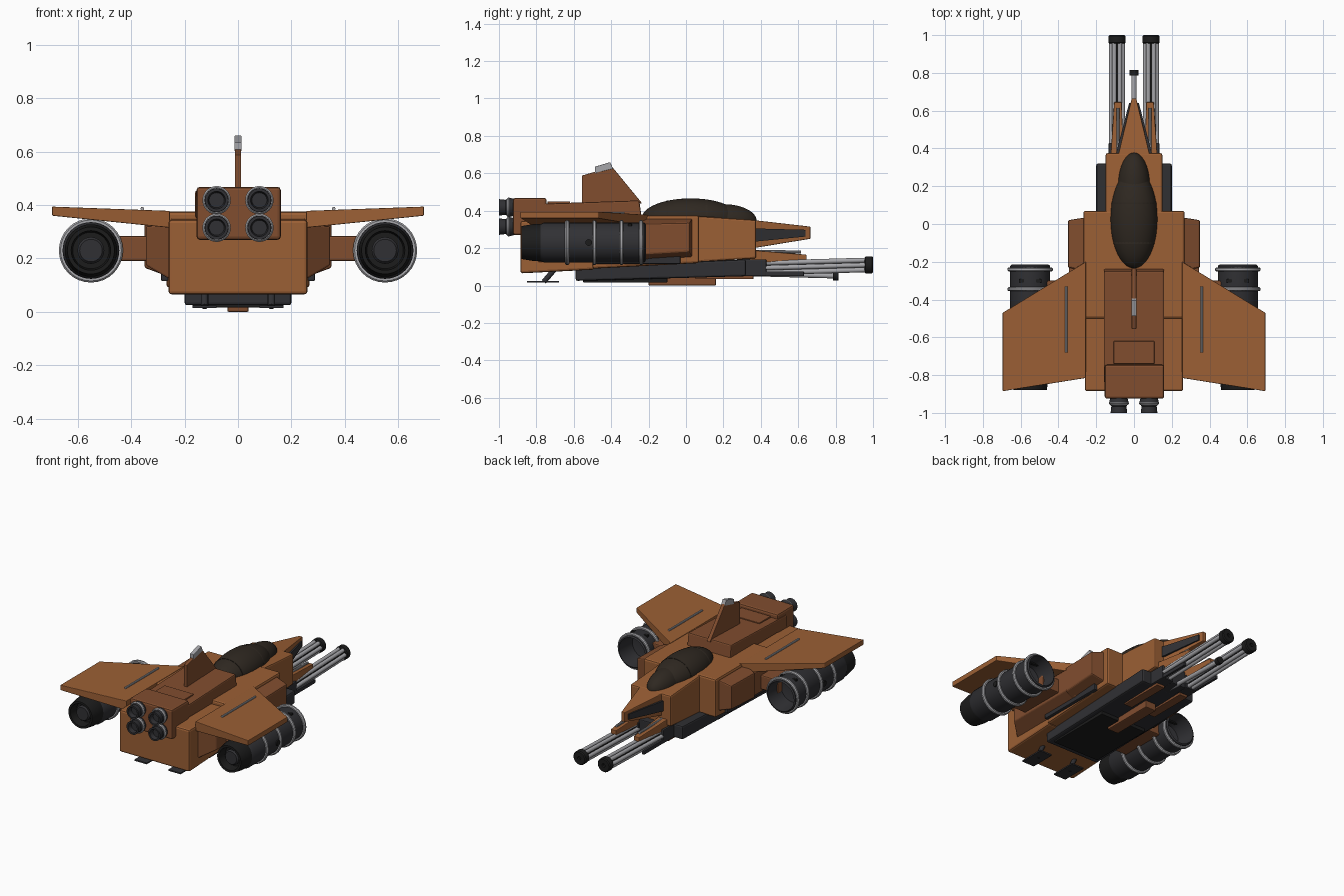
import bpy, bmesh, math
from mathutils import Vector, Matrix

if "Cube" in bpy.data.objects:
    bpy.data.objects.remove(bpy.data.objects["Cube"])


def material(name, r, g, b):
    m = bpy.data.materials.new(name)
    m.diffuse_color = (r, g, b, 1)
    m.use_nodes = True
    m.node_tree.nodes["Principled BSDF"].inputs["Base Color"].default_value = m.diffuse_color
    return m


ORANGE = material("orange_paint", 0.33, 0.115, 0.035)
BROWN = material("brown_paint", 0.22, 0.075, 0.028)
DARK = material("dark_metal", 0.03, 0.03, 0.034)
BLACK = material("black_metal", 0.012, 0.012, 0.012)
GLASS = material("canopy_glass", 0.028, 0.021, 0.015)
GREY = material("grey_metal", 0.38, 0.38, 0.40)


def finish(name, bm, mat, bevel=0.0, smooth=False):
    bmesh.ops.remove_doubles(bm, verts=bm.verts, dist=1e-5)
    bmesh.ops.recalc_face_normals(bm, faces=bm.faces)
    me = bpy.data.meshes.new(name)
    bm.to_mesh(me)
    bm.free()
    ob = bpy.data.objects.new(name, me)
    bpy.context.collection.objects.link(ob)
    me.materials.append(mat)
    if bevel:
        mod = ob.modifiers.new("bevel", 'BEVEL')
        mod.width, mod.segments = bevel, 2
    if smooth:
        bpy.ops.object.select_all(action='DESELECT')
        ob.select_set(True)
        bpy.context.view_layer.objects.active = ob
        bpy.ops.object.shade_smooth_by_angle(angle=math.radians(35))
    return ob


def loft(name, rings, mat, bevel=0.0, smooth=False):
    """Skin closed rings of points and cap both ends."""
    bm = bmesh.new()
    vs = [[bm.verts.new(p) for p in ring] for ring in rings]
    n = len(vs[0])
    for a, b in zip(vs, vs[1:]):
        for i in range(n):
            j = (i + 1) % n
            bm.faces.new((a[i], a[j], b[j], b[i]))
    bm.faces.new(vs[0])
    bm.faces.new(vs[-1])
    return finish(name, bm, mat, bevel, smooth)


def side_prism(name, profile, x0, x1, mat, bevel=0.0):
    return loft(name, [[(x, y, z) for y, z in profile] for x in (x0, x1)], mat, bevel)


def box(name, x, y, z, mat, bevel=0.0):
    return side_prism(name, [(y[0], z[0]), (y[1], z[0]), (y[1], z[1]), (y[0], z[1])],
                      x[0], x[1], mat, bevel)


def taper(name, sections, mat, bevel=0.0):
    """Rectangular sections (y, x0, x1, z0, z1) along y."""
    return loft(name, [[(a, y, c), (b, y, c), (b, y, d), (a, y, d)]
                       for y, a, b, c, d in sections], mat, bevel)


def lathe(name, profile, x, z, mat, seg=32):
    """Revolve (radius, y) points round a y-parallel axis."""
    bm = bmesh.new()
    vs = [bm.verts.new((max(r, 0), y, 0)) for r, y in profile]
    edges = [bm.edges.new(e) for e in zip(vs, vs[1:])]
    bmesh.ops.spin(bm, geom=vs + edges, cent=(0, 0, 0), axis=(0, 1, 0),
                   angle=math.tau, steps=seg)
    bmesh.ops.translate(bm, verts=bm.verts, vec=(x, 0, z))
    return finish(name, bm, mat, smooth=True)


def band(name, r0, r1, y0, y1, x, z, mat):
    b = min(0.006, (y1 - y0) / 3)
    return lathe(name, [(r0, y0), (r1 - b, y0), (r1, y0 + b), (r1, y1 - b),
                        (r1 - b, y1), (r0, y1), (r0, y0)], x, z, mat)


def rod(name, p, q, r, mat, seg=14):
    p, q = Vector(p), Vector(q)
    d = q - p
    bm = bmesh.new()
    rot = d.to_track_quat('Z', 'Y').to_matrix().to_4x4()
    bmesh.ops.create_cone(bm, cap_ends=True, segments=seg, radius1=r, radius2=r,
                          depth=d.length, matrix=Matrix.Translation((p + q) / 2) @ rot)
    return finish(name, bm, mat, smooth=True)


def ellipsoid(name, c, size, mat):
    bm = bmesh.new()
    bmesh.ops.create_uvsphere(bm, u_segments=40, v_segments=24, radius=1)
    bmesh.ops.scale(bm, vec=size, verts=bm.verts)
    bmesh.ops.translate(bm, vec=c, verts=bm.verts)
    return finish(name, bm, mat, smooth=True)


# Fuselage
side_prism("rear_hull", [(-.885, .065), (-.49, .085), (-.49, .35), (-.885, .345)],
           -.26, .26, ORANGE, .012)
side_prism("mid_hull", [(-.5, .09), (.07, .12), (.07, .375), (-.5, .375)],
           -.268, .268, ORANGE, .012)
side_prism("cockpit_hull", [(.05, .125), (.375, .145), (.375, .35), (.05, .372)],
           -.15, .15, ORANGE, .01)
taper("nose", [(.36, -.085, .085, .20, .35), (.665, -.012, .012, .25, .315)], ORANGE, .004)

# Spine, rear thruster block and tail fin
side_prism("spine", [(-.84, .35), (-.235, .35), (-.25, .455), (-.84, .435)],
           -.16, .16, BROWN, .008)
box("spine_hatch", (-.108, .108), (-.74, -.62), (.43, .449), BROWN, .003)
box("thruster_block", (-.155, .16), (-.925, -.745), (.27, .468), BROWN, .012)
side_prism("tail_fin", [(-.556, .42), (-.235, .44), (-.395, .635), (-.556, .588)],
           -.012, .012, BROWN, .003)
side_prism("fin_cap", [(-.487, .60), (-.39, .625), (-.405, .66), (-.487, .635)],
           -.014, .014, GREY, .003)

# Canopy
ellipsoid("canopy", (0, .025, .36), (.125, .262, .106), GLASS)
ellipsoid("canopy_front", (0, .2, .345), (.085, .178, .09), GLASS)
for i, y in enumerate((-.1, .11)):
    k = math.sqrt(1 - ((y - .025) / .262) ** 2)
    arc = [(.126 * k * math.cos(t * math.pi / 16), .36 + .107 * k * math.sin(t * math.pi / 16))
           for t in range(17)]
    loft(f"canopy_frame_{i}", [[(a, yy, b) for a, b in arc] for yy in (y - .005, y + .005)], GLASS)

# Belly
side_prism("belly", [(-.59, .025), (.32, .05), (.32, .14), (-.59, .10)], -.2, .2, DARK, .01)
box("belly_plate", (-.17, .17), (-.55, -.1), (.016, .06), BLACK, .004)
box("belly_keel", (-.04, .04), (-.2, .16), (0, .05), BROWN, .006)
box("chin_block", (-.055, .055), (.3, .42), (.05, .16), DARK, .006)

# Centre gun
rod("centre_barrel", (0, .3, .065), (0, .79, .052), .014, GREY)
rod("centre_muzzle", (0, .785, .052), (0, .815, .052), .024, BLACK, 20)

for s, tag in ((-1, "left"), (1, "right")):
    def X(a, b):
        return tuple(sorted((s * a, s * b)))

    # Wing with a raised rib
    outline = [(.255, -.2, .315, .378), (.695, -.47, .36, .394),
               (.695, -.885, .36, .394), (.255, -.815, .315, .378)]
    loft(f"wing_{tag}", [[(s * x, y, lo) for x, y, lo, hi in outline],
                         [(s * x, y, hi) for x, y, lo, hi in outline]], ORANGE, .003)
    rod(f"wing_rib_{tag}", (s * .358, -.68, .386), (s * .358, -.33, .386), .007, GREY, 10)

    # Side intake, lower strake and engine pylon
    loft(f"side_intake_{tag}", [
        [(s * .255, y, z) for y, z in ((-.25, .13), (.035, .15), (.035, .36), (-.25, .36))],
        [(s * .35, y, z) for y, z in ((-.23, .165), (.02, .18), (.02, .335), (-.23, .33))]],
        BROWN, .008)
    loft(f"side_fairing_{tag}", [
        [(s * .25, y, z) for y, z in ((-.8, .12), (-.2, .12), (-.2, .33), (-.8, .33))],
        [(s * .345, y, z) for y, z in ((-.72, .175), (-.2, .175), (-.2, .32), (-.72, .32))]],
        BROWN, .006)
    box(f"side_strake_{tag}", X(.26, .288), (-.5, -.03), (.115, .2), DARK, .006)
    box(f"engine_pylon_{tag}", X(.32, .47), (-.62, -.3), (.19, .285), BROWN, .008)

    # Engine pod
    ex, ez = s * .55, .23
    lathe(f"engine_body_{tag}", [(0, -.36), (.085, -.34), (.097, -.215), (.106, -.222),
                                 (.106, -.76), (.094, -.785), (0, -.785)], ex, ez, DARK, 40)
    lathe(f"engine_nozzle_{tag}", [(0, -.77), (.098, -.77), (.098, -.82), (.088, -.88),
                                   (.074, -.88), (.068, -.82), (0, -.82)], ex, ez, BLACK, 40)
    lathe(f"engine_core_{tag}", [(0, -.86), (.042, -.86), (.05, -.85), (.05, -.81),
                                 (0, -.81)], ex, ez, DARK)
    for i, y in enumerate((-.635, -.49, -.345, -.24)):
        band(f"engine_ring_{tag}_{i}", .098, .12, y - .011, y + .011, ex, ez, GREY)
    rod(f"engine_port_{tag}", (s * .64, -.52, ez), (s * .664, -.52, ez), .018, BLACK)
    box(f"engine_vent_{tag}", (ex - .06, ex + .06), (-.31, -.29), (.31, .331), BLACK, .003)

    # Stacked rear thrusters
    for i, z in enumerate((.418, .315)):
        x = s * .08
        lathe(f"thruster_{tag}_{i}", [(0, -.9), (.04, -.9), (.052, -.945), (.04, -.965),
                                      (.044, -1), (.033, -1), (.028, -.97), (0, -.97)],
              x, z, DARK)
        band(f"thruster_ring_{tag}_{i}", .038, .053, -.957, -.94, x, z, GREY)

    # Nose side panel and lower prong with rod
    loft(f"nose_panel_{tag}", [
        [(s * x, .37, z) for x, z in ((.05, .235), (.096, .235), (.096, .305), (.05, .305))],
        [(s * x, .64, z) for x, z in ((.01, .262), (.026, .262), (.026, .298), (.01, .298))]],
        DARK)
    taper(f"lower_prong_{tag}", [(.34, *X(.055, .125), .12, .19), (.645, *X(.065, .105), .135, .165)],
          ORANGE, .004)
    rod(f"prong_rod_{tag}", (s * .085, .36, .182), (s * .085, .615, .18), .008, GREY, 10)

    # Multi-barrel gun and its housing
    box(f"gun_housing_{tag}", X(.05, .135), (.28, .43), (.05, .14), DARK, .006)
    box(f"gun_rail_{tag}", X(.115, .132), (.4, .63), (.05, .075), DARK, .003)
    box(f"belly_slot_{tag}", X(.06, .12), (.05, .36), (.034, .06), BROWN, .003)
    for i in range(6):
        a = i * math.tau / 6
        dx, dz = .03 * math.cos(a), .03 * math.sin(a)
        rod(f"gun_barrel_{tag}_{i}", (s * .09 + dx, .4, .094 + dz),
            (s * .09 + dx, .97, .11 + dz), .013, GREY)
    band(f"gun_muzzle_{tag}", .012, .046, .955, 1, s * .09, .11, BLACK)
    rod(f"gun_core_{tag}", (s * .09, .4, .094), (s * .09, .985, .11), .016, BLACK)

    # Rear underside flap and strut
    box(f"rear_flap_{tag}", X(.08, .17), (-.85, -.68), (.015, .024), DARK)
    rod(f"flap_strut_{tag}", (s * .125, -.76, .02), (s * .125, -.7, .09), .014, DARK, 12)
